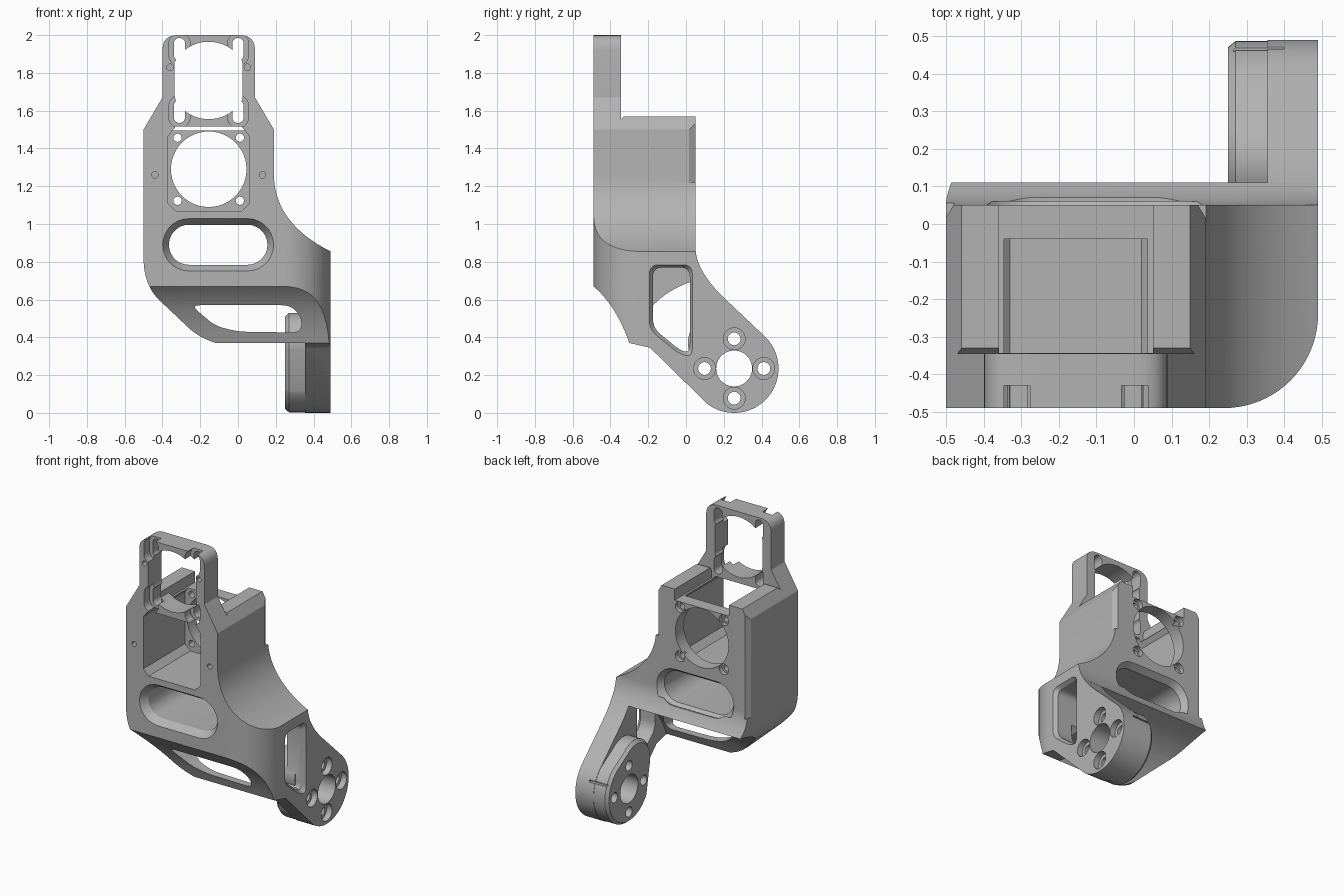
import bpy, bmesh
from math import sin, cos, pi, radians
from mathutils import Vector

if "Cube" in bpy.data.objects:
    bpy.data.objects.remove(bpy.data.objects["Cube"])

grey = bpy.data.materials.new("machined_grey")
grey.use_nodes = True
grey.diffuse_color = (0.45, 0.45, 0.45, 1)
grey.node_tree.nodes["Principled BSDF"].inputs["Base Color"].default_value = grey.diffuse_color

PLACE = {
    "x": lambda u, v, d: (d, u, v),
    "y": lambda u, v, d: (u, d, v),
    "z": lambda u, v, d: (u, v, d),
}


def arc(cu, cv, r, a0=0, a1=360, n=32):
    """Points on an arc; a full turn leaves out the repeated point."""
    count = n if a1 - a0 == 360 else n + 1
    step = radians(a1 - a0) / n
    return [(cu + r * cos(radians(a0) + i * step), cv + r * sin(radians(a0) + i * step)) for i in range(count)]


def bend(p, c, q, n=10):
    """Quadratic curve from p to q pulled toward c."""
    p, c, q = Vector(p), Vector(c), Vector(q)
    ts = [i / n for i in range(n + 1)]
    return [tuple(p * (1 - t) ** 2 + c * 2 * t * (1 - t) + q * t * t) for t in ts]


def rounded(points, r):
    """Round every corner of a polygon."""
    out = []
    for i, p in enumerate(points):
        p, a, b = Vector(p), Vector(points[i - 1]), Vector(points[(i + 1) % len(points)])
        da, db = a - p, b - p
        start = p + da.normalized() * min(r, da.length * 0.45)
        end = p + db.normalized() * min(r, db.length * 0.45)
        out += bend(start, p, end, 5)
    return out


def pill(cu, cv, half, r, upright=False):
    if upright:
        return arc(cu, cv + half, r, 0, 180, 14) + arc(cu, cv - half, r, 180, 359.9, 14)
    return arc(cu + half, cv, r, -90, 90, 14) + arc(cu - half, cv, r, 90, 270, 14)


def rect(u0, v0, u1, v1):
    return [(u0, v0), (u1, v0), (u1, v1), (u0, v1)]


def prism(name, points, axis, d0, d1, end_points=None):
    """Extrude a profile along an axis, optionally to a second profile."""
    bm = bmesh.new()
    place = PLACE[axis]
    low = [bm.verts.new(place(u, v, d0)) for u, v in points]
    high = [bm.verts.new(place(u, v, d1)) for u, v in (end_points or points)]
    bm.faces.new(low)
    bm.faces.new(high)
    for i in range(len(low)):
        bm.faces.new((low[i - 1], low[i], high[i], high[i - 1]))
    bmesh.ops.recalc_face_normals(bm, faces=bm.faces)
    mesh = bpy.data.meshes.new(name)
    bm.to_mesh(mesh)
    bm.free()
    obj = bpy.data.objects.new(name, mesh)
    bpy.context.collection.objects.link(obj)
    mesh.materials.append(grey)
    return obj


def combine(target, tool, operation="DIFFERENCE"):
    mod = target.modifiers.new(operation, "BOOLEAN")
    mod.operation, mod.object, mod.solver = operation, tool, "EXACT"
    bpy.context.view_layer.objects.active = target
    bpy.ops.object.modifier_apply(modifier=mod.name)
    bpy.data.objects.remove(tool)


def cut(points, axis, d0, d1, end_points=None):
    combine(bracket, prism("cutter", points, axis, d0, d1, end_points), "DIFFERENCE")


# Side outlines: main housing, and the cheek that carries the joint
front_slope = bend((-0.49, 0.67), (-0.37, 0.57), (-0.3, 0.37))
back_flare = bend((0.05, 0.87), (0.055, 0.75), (0.2, 0.61))
housing = ([(-0.49, 2)] + front_slope + bend((-0.295, 0.37), (-0.19, 0.66), (0.11, 0.715))[1:]
           + [p for p in reversed(back_flare) if p[0] < 0.105]
           + [(0.05, 1.57), (-0.33, 1.57), (-0.345, 1.55), (-0.345, 2)])
cheek = ([(-0.49, 1.0)] + front_slope + [(-0.19, 0.345)] + arc(0.255, 0.235, 0.235, -128, 45, 28)
         + list(reversed(back_flare)) + [(0.05, 1.0)])
bracket = prism("bracket", housing, "x", -0.6, 0.6)
combine(bracket, prism("cheek", cheek, "x", 0.355, 0.6), "UNION")

# Front outline and the rounded front corner in plan
front = (bend((-0.4, 1.92), (-0.4, 2), (-0.32, 2), 6) + bend((0.01, 2), (0.09, 2), (0.09, 1.92), 6)
         + [(0.09, 1.67), (0.19, 1.5)] + bend((0.19, 1.25), (0.2, 1.0), (0.49, 0.855), 16)
         + [(0.49, -0.1), (0.25, -0.1), (0.25, 0.345)]
         + bend((0.03, 0.35), (-0.14, 0.35), (-0.25, 0.44))
         + bend((-0.42, 0.6), (-0.5, 0.68), (-0.5, 0.82)) + [(-0.5, 1.5), (-0.4, 1.67)])
combine(bracket, prism("front_outline", front, "y", -0.7, 0.7), "INTERSECT")
plan = arc(0.24, -0.24, 0.25, -90, 0, 20) + [(0.49, 0.6), (-0.6, 0.6), (-0.6, -0.49)]
combine(bracket, prism("plan_outline", plan, "z", -0.2, 2.2), "INTERSECT")

# Chamfered rear corners
cut([(-0.51, 0.0), (-0.475, 0.06), (-0.51, 0.06)], "z", 0.83, 1.6)
cut([(0.2, 0.0), (0.165, 0.06), (0.2, 0.06)], "z", 1.22, 1.6)

# Motor pocket, open at the front and the top, with a round rear window
cx, cz = -0.155, 1.29
pocket = rect(-0.37, 1.07, 0.06, 1.505)
c = 0.04
pocket = [(-0.37 + c, 1.07), (0.06 - c, 1.07), (0.06, 1.07 + c), (0.06, 1.505 - c),
          (0.06 - c, 1.515), (-0.37 + c, 1.515), (-0.37, 1.505 - c), (-0.37, 1.07 + c)]
cut(pocket, "y", -0.6, -0.04)
cut(rect(-0.36, -0.344, 0.05, 0.2), "z", 1.495, 1.7)
cut(arc(cx, cz, 0.2, n=48), "y", -0.1, 0.2)
for sx in (-1, 1):
    for sz in (-1, 1):
        x, z = cx + sx * 0.165, cz + sz * 0.167
        cut(arc(x, z, 0.022, n=16), "y", -0.1, 0.2)
        cut(arc(x, z, 0.036, n=20), "y", 0.02, 0.2)

# Upper plate window with corner reliefs
tz = 1.76
window = [(max(cx - 0.18, min(cx + 0.18, x)), z) for x, z in arc(cx, tz, 0.205, 2, 362, 48)]
cut(window, "y", -0.6, -0.2)
for sx in (-1, 1):
    for sz in (-1, 1):
        x, z = cx + sx * 0.155, tz + sz * 0.165
        cut(pill(x, z, 0.03, 0.03, True), "y", -0.6, -0.2)
        cut(pill(x, z, 0.03, 0.056, True), "y", -0.6, -0.43)

# Small front screw holes
for x, z in ((-0.44, 1.26), (0.13, 1.26), (-0.36, 1.83), (0.05, 1.83)):
    cut(arc(x, z, 0.017, n=16), "y", -0.6, -0.4)

# Long slot through the housing, chamfered on both faces
slot, rim = pill(-0.105, 0.89, 0.155, 0.106), pill(-0.105, 0.89, 0.155, 0.142)
cut(slot, "y", -0.6, 0.3)
cut(rim, "y", -0.495, -0.44, slot)
cut(slot, "y", 0.01, 0.06, rim)

# Lightening slot in the sloping underside
lower = [(-0.25, 0.57), (0.28, 0.57), (0.34, 0.5), (0.33, 0.425), (0.0, 0.43), (-0.12, 0.46)]
cut(rounded(lower, 0.05), "y", -0.6, 0.0)

# Lightening slot in the cheek, with a chamfered rim
cheek_slot = rounded([(-0.175, 0.77), (0.02, 0.77), (0.02, 0.32), (-0.03, 0.33), (-0.175, 0.45)], 0.05)
cheek_rim = rounded([(-0.195, 0.785), (0.035, 0.785), (0.035, 0.295), (-0.035, 0.31), (-0.195, 0.44)], 0.05)
cut(cheek_slot, "x", 0.31, 0.6)
cut(cheek_slot, "x", 0.465, 0.492, cheek_rim)

# Thick joint boss on the inner side of the cheek
hy, hz = 0.255, 0.235
boss = arc(hy, hz, 0.232, -150, 50, 32) + arc(0.17, 0.37, 0.16, 50, 200, 20)
inner = [(hy + (y - hy) * 0.93, hz + (z - hz) * 0.93) for y, z in boss]
combine(bracket, prism("boss", boss, "x", 0.27, 0.42), "UNION")
combine(bracket, prism("boss_edge", inner, "x", 0.25, 0.2701, boss), "UNION")

# Joint bore, counterbored bolt holes and the rim slit
cut(arc(hy, hz, 0.095, n=40), "x", 0.1, 0.7)
for k in range(4):
    y, z = hy + 0.157 * cos(k * pi / 2), hz + 0.157 * sin(k * pi / 2)
    cut(arc(y, z, 0.034, n=20), "x", 0.1, 0.7)
    cut(arc(y, z, 0.058, n=24), "x", 0.45, 0.7)
cut(rect(0.45, 0.325, 0.6, 0.338), "x", 0.265, 0.4)

bpy.ops.object.select_all(action="DESELECT")
bracket.select_set(True)
bpy.context.view_layer.objects.active = bracket
bpy.ops.object.shade_smooth_by_angle(angle=radians(25))
